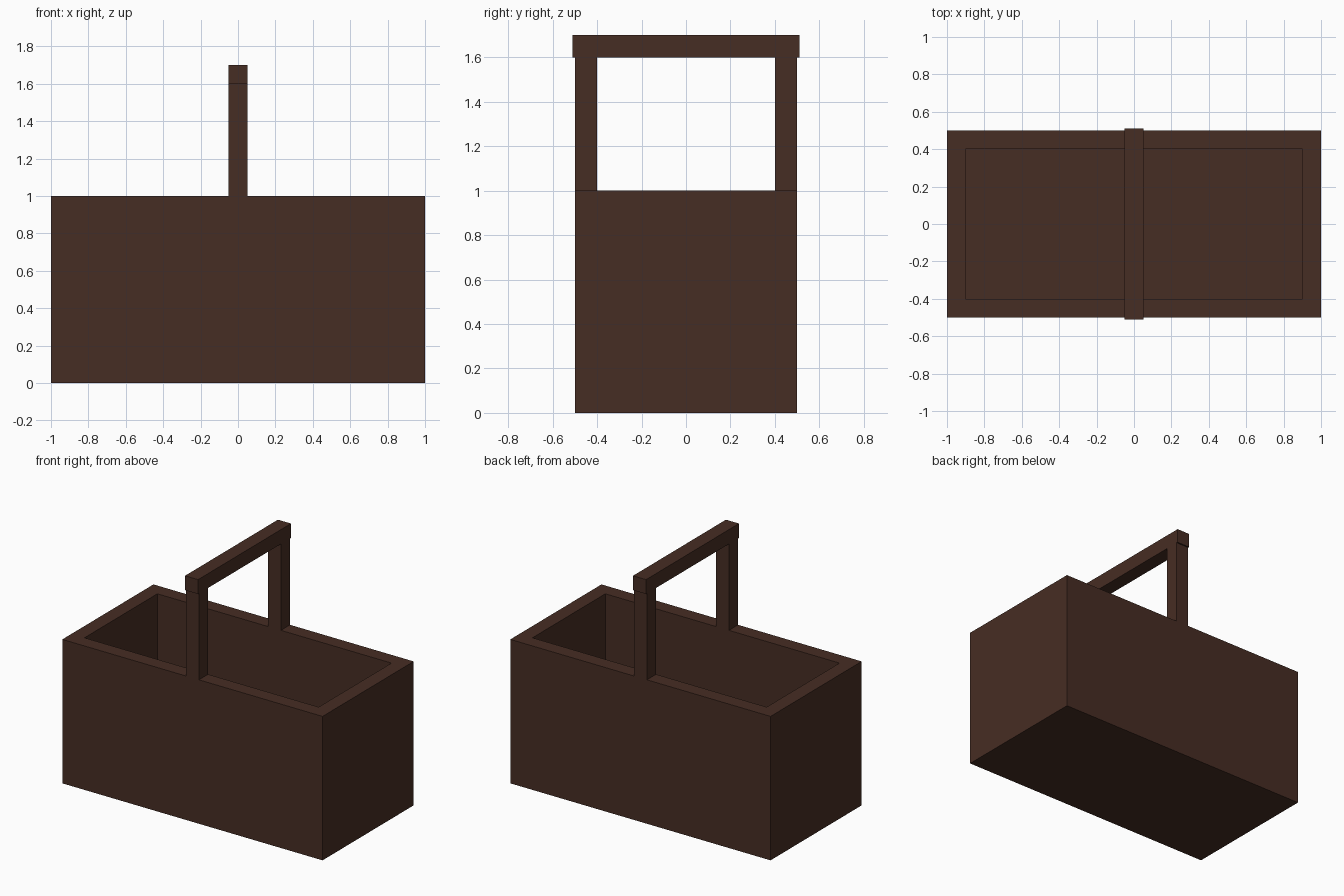
import bpy
import bmesh

if "Cube" in bpy.data.objects:
    bpy.data.objects.remove(bpy.data.objects["Cube"])

wood = bpy.data.materials.new("dark_brown_wood")
wood.diffuse_color = (0.062, 0.026, 0.017, 1)
wood.use_nodes = True
wood.node_tree.nodes["Principled BSDF"].inputs["Base Color"].default_value = wood.diffuse_color


def finish(bm, name):
    mesh = bpy.data.meshes.new(name)
    bm.to_mesh(mesh)
    bm.free()
    mesh.materials.append(wood)
    obj = bpy.data.objects.new(name, mesh)
    bpy.context.collection.objects.link(obj)
    return obj


def box(lo, hi):
    bm = bmesh.new()
    bmesh.ops.create_cube(bm, size=1)
    for v in bm.verts:
        v.co = [(a + b) / 2 + c * (b - a) for a, b, c in zip(lo, hi, v.co)]
    return bm


# Open basket body: inset the top face for the rim, then sink it to the floor
WALL, FLOOR = 0.1, 0.1
bm = box((-1, -0.5, 0), (1, 0.5, 1))
bm.normal_update()
top = max(bm.faces, key=lambda f: f.calc_center_median().z)
bmesh.ops.inset_region(bm, faces=[top], thickness=WALL, use_even_offset=True)
cavity = bmesh.ops.extrude_face_region(bm, geom=[top])["geom"]
for v in (g for g in cavity if isinstance(g, bmesh.types.BMVert)):
    v.co.z = FLOOR
if top.is_valid:
    bmesh.ops.delete(bm, geom=[top], context='FACES_ONLY')
bmesh.ops.recalc_face_normals(bm, faces=bm.faces[:])
finish(bm, "basket_body")

# Handle posts standing on the front and back rims
for name, y in (("front_handle_post", -0.45), ("back_handle_post", 0.45)):
    finish(box((-0.05, y - 0.05, 1), (0.05, y + 0.05, 1.6)), name)

# Grip bar across the posts, slightly overhanging
finish(box((-0.05, -0.51, 1.6), (0.05, 0.51, 1.7)), "handle_grip")
